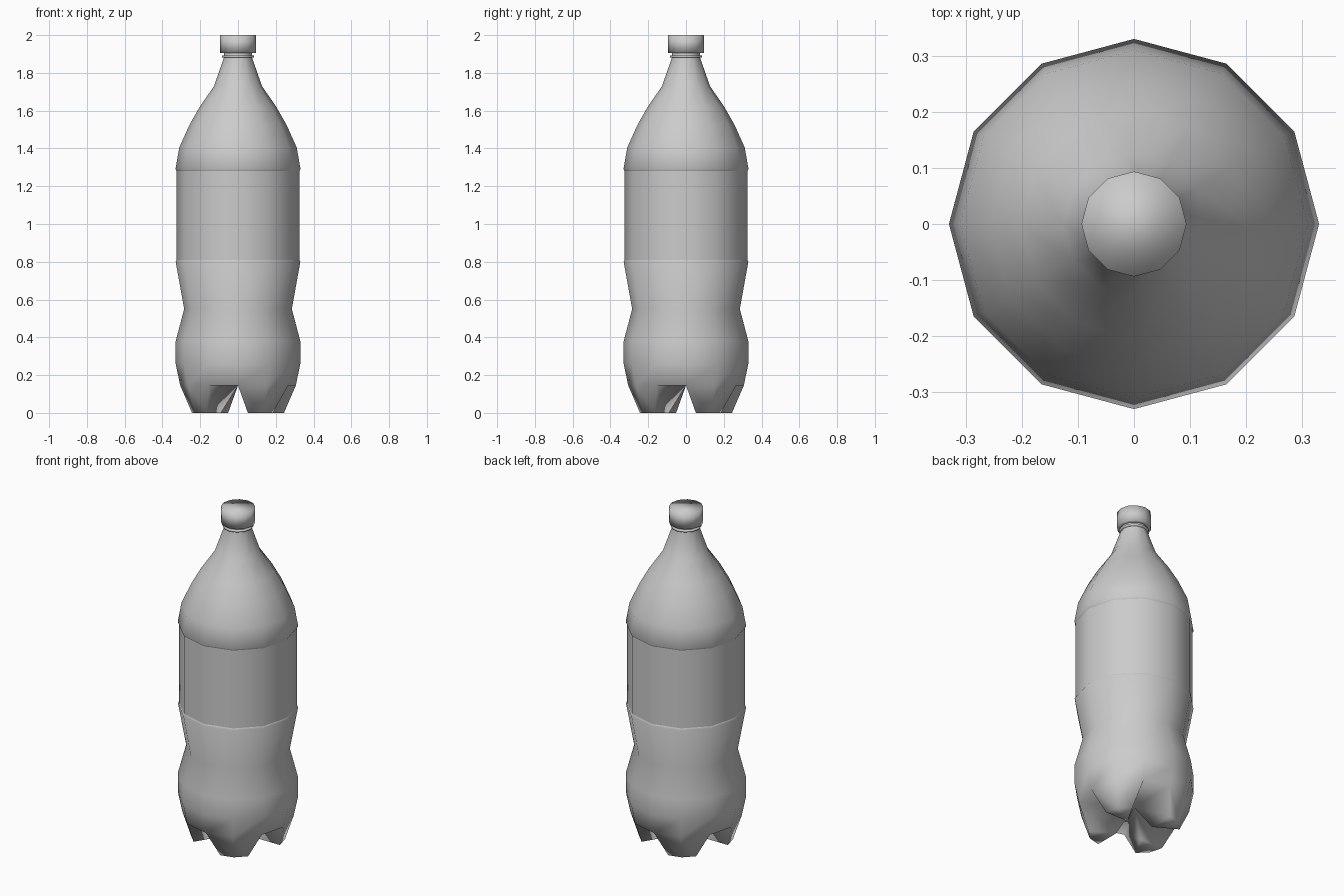
import bpy, bmesh
from math import sin, cos, pi
from mathutils import Vector

if "Cube" in bpy.data.objects:
    bpy.data.objects.remove(bpy.data.objects["Cube"])

SIDES = 12


def ring_points(r, z):
    return [Vector((r * cos(2 * pi * i / SIDES), r * sin(2 * pi * i / SIDES), z)) for i in range(SIDES)]


def finish(bm, name):
    bmesh.ops.recalc_face_normals(bm, faces=bm.faces[:])
    for f in bm.faces:
        f.smooth = True
    me = bpy.data.meshes.new(name)
    bm.to_mesh(me)
    bm.free()
    ob = bpy.data.objects.new(name, me)
    bpy.context.collection.objects.link(ob)
    return ob


def lathe(bm, profile):
    """Bridge twelve-sided rings along an (r, z) profile."""
    rings = [[bm.verts.new(p) for p in ring_points(r, z)] for r, z in profile]
    for a, b in zip(rings, rings[1:]):
        for i in range(SIDES):
            j = (i + 1) % SIDES
            bm.faces.new((a[i], a[j], b[j], b[i]))
    return rings


# lower body with the pinched waist
bm = bmesh.new()
rings = lathe(bm, [(0.306, 0.145), (0.33, 0.26), (0.33, 0.38), (0.285, 0.55),
                   (0.33, 0.80), (0.325, 0.81)])

# four tapered feet: each a two-segment wedge of the base, pulled down and shrunk
base = rings[0]
centre = bm.verts.new((0, 0, 0.145))
for k in range(4):
    a, b, c, d = (base[(3 * k + n) % SIDES] for n in range(4))
    top = [centre, a, b, c]
    mid = sum((v.co for v in top), Vector()) / 4
    low = []
    for v in top:
        p = mid + (v.co - mid) * 0.5
        low.append(bm.verts.new((p.x, p.y, 0)))
    for i in range(4):
        j = (i + 1) % 4
        bm.faces.new((top[i], top[j], low[j], low[i]))
    bm.faces.new(low)
    bm.faces.new((centre, c, d))  # flat gap between feet
finish(bm, "lower_body")

# label band
bm = bmesh.new()
lathe(bm, [(0.325, 0.81), (0.325, 1.28)])
finish(bm, "label_band")

# shoulder and neck
bm = bmesh.new()
lathe(bm, [(0.325, 1.28), (0.331, 1.29), (0.311, 1.405), (0.257, 1.525), (0.203, 1.62),
           (0.127, 1.73), (0.073, 1.885), (0.073, 1.91)])
finish(bm, "shoulder")

# neck ring
bm = bmesh.new()
lathe(bm, [(0.073, 1.88), (0.084, 1.882), (0.084, 1.891), (0.073, 1.893)])
finish(bm, "neck_ring")

# screw cap
bm = bmesh.new()
rings = lathe(bm, [(0.073, 1.905), (0.094, 1.905), (0.094, 2.0)])
bm.faces.new(rings[-1])
finish(bm, "cap")
